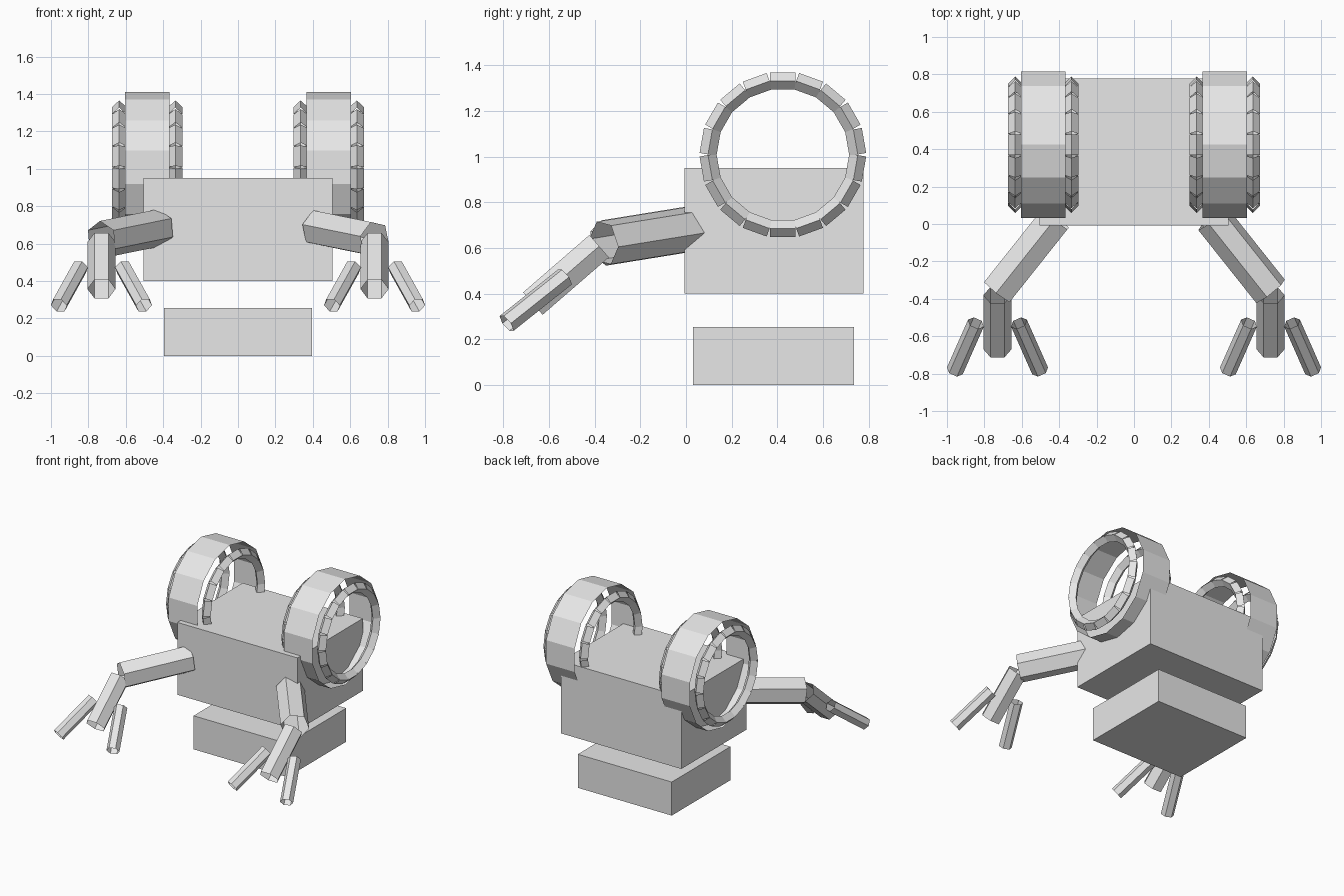
import bpy, bmesh
from math import sin, cos, tau, radians
from mathutils import Vector

cube = bpy.data.objects.get("Cube")
if cube:
    bpy.data.objects.remove(cube)

grey = bpy.data.materials.new("light grey")
grey.use_nodes = True
grey.diffuse_color = (0.8, 0.8, 0.8, 1)
grey.node_tree.nodes["Principled BSDF"].inputs["Base Color"].default_value = (0.8, 0.8, 0.8, 1)


def finish(name, bm):
    mesh = bpy.data.meshes.new(name)
    bm.to_mesh(mesh)
    bm.free()
    mesh.materials.append(grey)
    obj = bpy.data.objects.new(name, mesh)
    bpy.context.collection.objects.link(obj)
    return obj


def box(name, size, centre):
    bm = bmesh.new()
    bmesh.ops.create_cube(bm, size=1)
    bmesh.ops.scale(bm, vec=size, verts=bm.verts)
    bmesh.ops.translate(bm, vec=centre, verts=bm.verts)
    return finish(name, bm)


def add_tube(bm, start, end, radius, sides, roll=0, side=None):
    """Open faceted tube; roll turns the top corner towards the side axis."""
    start, end = Vector(start), Vector(end)
    axis = (end - start).normalized()
    side = Vector(side) if side else Vector((0, 0, 1)).cross(axis).normalized()
    up = axis.cross(side)
    rings = []
    for p in (start, end):
        ring = []
        for i in range(sides):
            t = tau * i / sides + radians(roll)
            ring.append(bm.verts.new(p + radius * (up * cos(t) + side * sin(t))))
        rings.append(ring)
    a, b = rings
    for i in range(sides):
        j = (i + 1) % sides
        bm.faces.new((a[i], b[i], b[j], a[j]))


def tube(name, *args, **kw):
    bm = bmesh.new()
    add_tube(bm, *args, **kw)
    return finish(name, bm)


# Torso and separate base block
box("body", (1.01, 0.785, 0.55), (0, 0.385, 0.675))
box("base", (0.79, 0.705, 0.255), (0, 0.383, 0.1275))

WHEEL_Y, WHEEL_Z = 0.424, 1.008
RIM_COUNT, RIM_RADIUS = 18, 0.323


def rim(name, x):
    # Ring of short diamond-section links
    bm = bmesh.new()
    for k in range(RIM_COUNT):
        t = tau * (k + 0.5) / RIM_COUNT
        c = Vector((x, WHEEL_Y + RIM_RADIUS * cos(t), WHEEL_Z + RIM_RADIUS * sin(t)))
        half = Vector((0, -sin(t), cos(t))) * 0.0555
        add_tube(bm, c - half, c + half, 0.0375, 4, side=(1, 0, 0))
    return finish(name, bm)


for label, s in (("left", 1), ("right", -1)):
    # Wheel drum with a rim on each side
    wx = s * 0.485
    tube(label + "_drum", (wx - 0.12, WHEEL_Y, WHEEL_Z), (wx + 0.12, WHEEL_Y, WHEEL_Z), 0.402, 14)
    rim(label + "_outer_rim", wx + s * 0.15)
    rim(label + "_inner_rim", wx - s * 0.15)

    # Arm and hand
    hx = s * 0.73
    tube(label + "_upper_arm", (s * 0.42, 0.03, 0.685), (hx, -0.36, 0.622), 0.1, 6,
         roll=-20 if s > 0 else 0)
    tube(label + "_hand", (hx, -0.38, 0.608), (hx, -0.67, 0.357), 0.075, 6, roll=30)

    # Two splayed fingers
    for part, d in (("outer", s), ("inner", -s)):
        tube(f"{label}_{part}_finger", (hx + d * 0.115, -0.53, 0.473),
             (hx + d * 0.228, -0.785, 0.27), 0.046, 6, roll=30)
